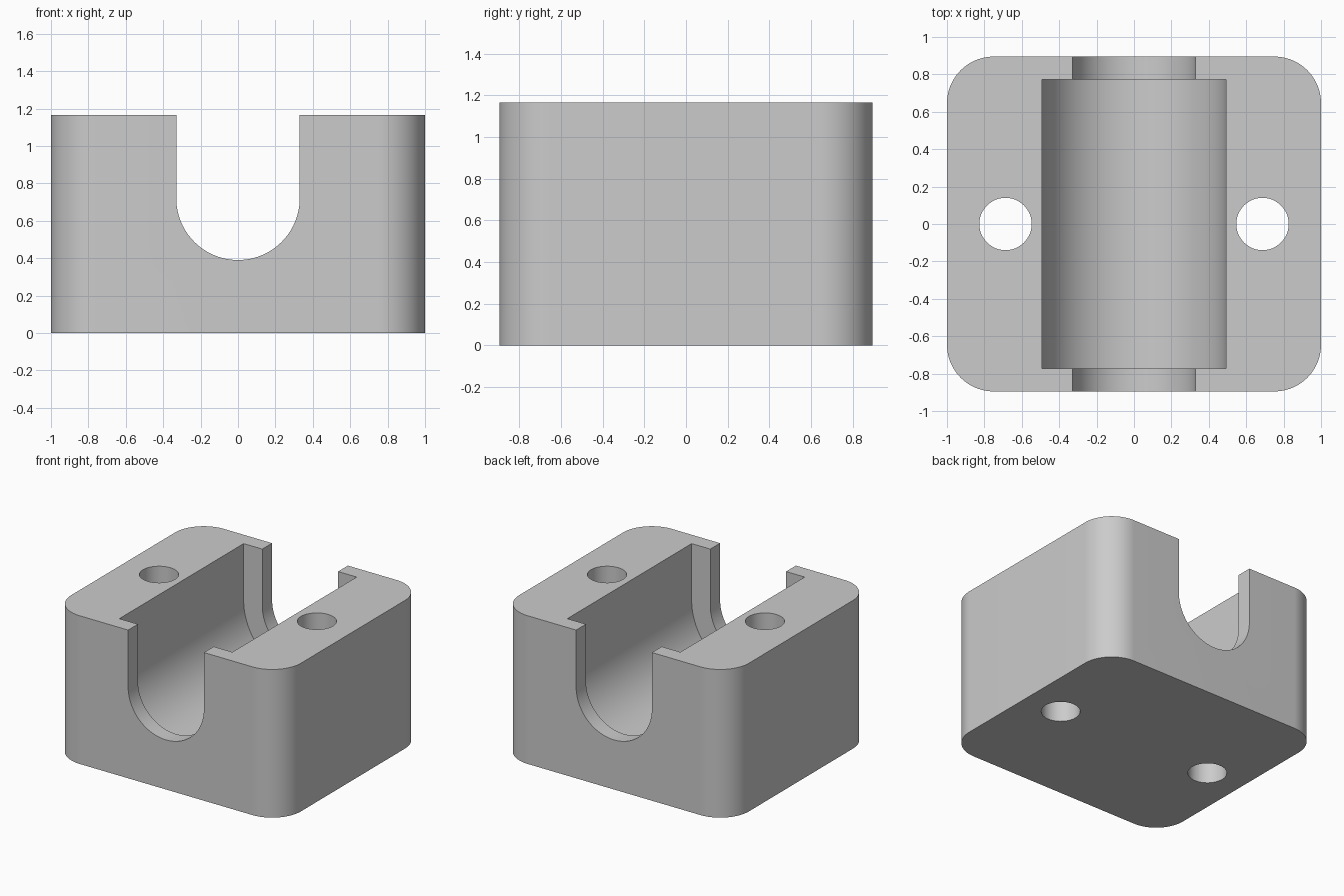
import bpy
import bmesh
from math import pi, sin, cos
from mathutils import Vector

if "Cube" in bpy.data.objects:
    bpy.data.objects.remove(bpy.data.objects["Cube"])

WIDTH, DEPTH, HEIGHT = 2.0, 1.79, 1.166
CORNER = 0.25
AXIS_Z = 0.72
SEGMENTS = 24

grey = bpy.data.materials.new("plain grey")
grey.use_nodes = True
colour = (0.6, 0.6, 0.6, 1)
grey.diffuse_color = colour
grey.node_tree.nodes["Principled BSDF"].inputs["Base Color"].default_value = colour


def arc(cx, cy, radius, start, end, steps=SEGMENTS):
    angles = [start + (end - start) * i / steps for i in range(steps + 1)]
    return [(cx + radius * cos(a), cy + radius * sin(a)) for a in angles]


def prism(name, points, offset):
    """Extrude a closed outline of 3D points into a solid."""
    bm = bmesh.new()
    face = bm.faces.new([bm.verts.new(p) for p in points])
    top = bmesh.ops.extrude_face_region(bm, geom=[face])["geom"]
    verts = [v for v in top if isinstance(v, bmesh.types.BMVert)]
    bmesh.ops.translate(bm, verts=verts, vec=Vector(offset))
    bmesh.ops.recalc_face_normals(bm, faces=bm.faces)
    mesh = bpy.data.meshes.new(name)
    bm.to_mesh(mesh)
    bm.free()
    mesh.materials.append(grey)
    obj = bpy.data.objects.new(name, mesh)
    bpy.context.collection.objects.link(obj)
    return obj


def channel(name, radius, half_length):
    """Round-bottomed channel cutter running front to back, open at the top."""
    outline = arc(0, AXIS_Z, radius, pi, 2 * pi, 2 * SEGMENTS)
    outline += [(radius, HEIGHT + 0.2), (-radius, HEIGHT + 0.2)]
    return prism(name, [(x, -half_length, z) for x, z in outline],
                 (0, 2 * half_length, 0))


# Block with rounded vertical corners
corner_x, corner_y = WIDTH / 2 - CORNER, DEPTH / 2 - CORNER
outline = []
for i, (sx, sy) in enumerate([(1, 1), (-1, 1), (-1, -1), (1, -1)]):
    outline += arc(sx * corner_x, sy * corner_y, CORNER, i * pi / 2, (i + 1) * pi / 2)
block = prism("cradle_block", [(x, y, 0) for x, y in outline], (0, 0, HEIGHT))

# Wide inner channel, narrower end openings and the two bolt holes
cutters = [channel("inner_channel_cutter", 0.492, 0.773),
           channel("end_opening_cutter", 0.33, DEPTH)]
for side, name in ((1, "left"), (-1, "right")):
    ring = arc(side * 0.687, 0, 0.14, 0, 2 * pi, 2 * SEGMENTS)[:-1]
    cutters.append(prism(name + "_bolt_hole_cutter",
                         [(x, y, -0.2) for x, y in ring], (0, 0, HEIGHT + 0.4)))

bpy.ops.object.select_all(action="DESELECT")
block.select_set(True)
bpy.context.view_layer.objects.active = block
for cutter in cutters:
    cutter.hide_render = True
    cut = block.modifiers.new(cutter.name, "BOOLEAN")
    cut.operation = "DIFFERENCE"
    cut.solver = "EXACT"
    cut.object = cutter
    bpy.ops.object.modifier_apply(modifier=cut.name)
    bpy.data.objects.remove(cutter)

bpy.ops.object.shade_smooth_by_angle(angle=pi / 6)
